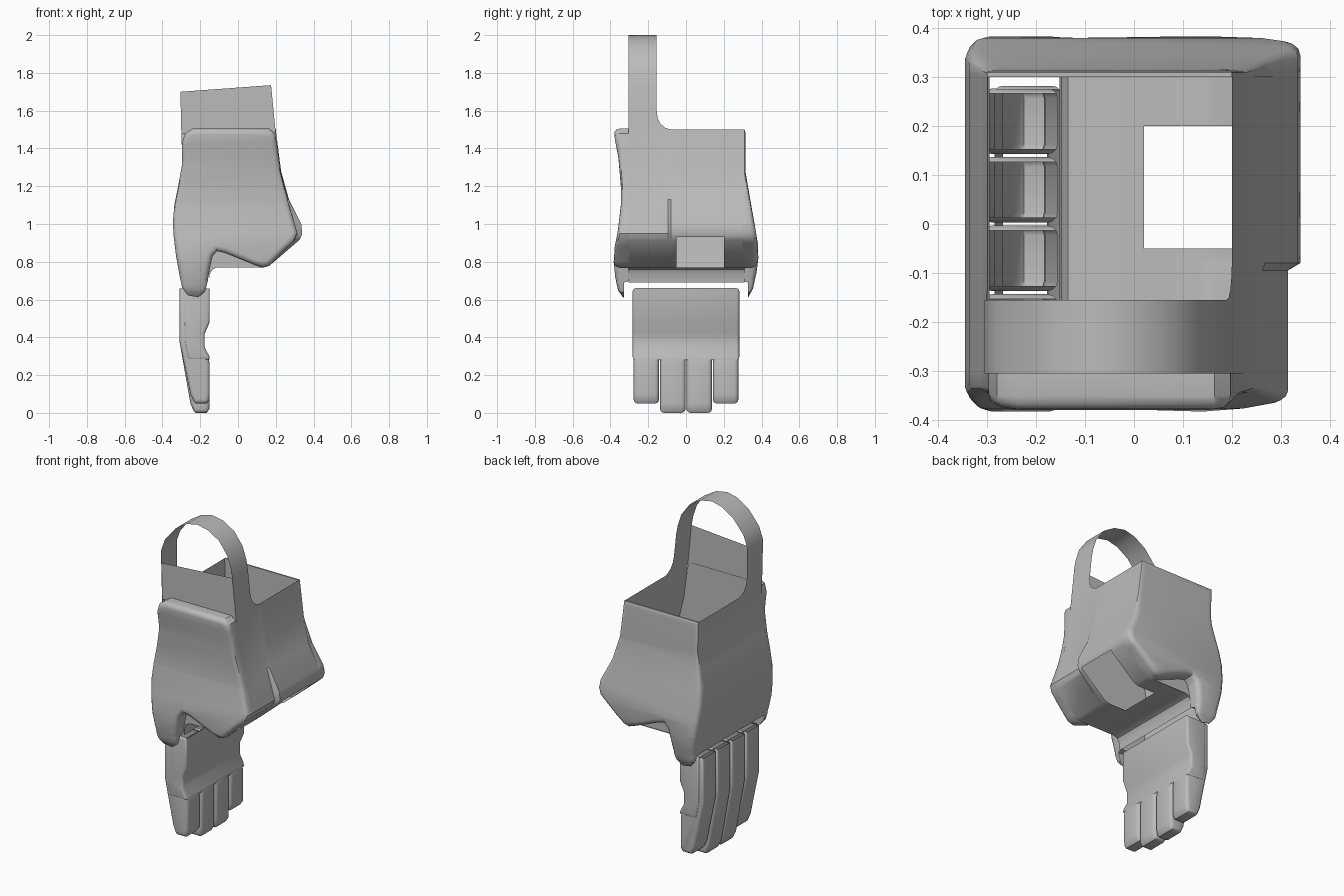
import bpy, bmesh
from mathutils import Vector

if "Cube" in bpy.data.objects:
    bpy.data.objects.remove(bpy.data.objects["Cube"])

grey = bpy.data.materials.new("plain_grey")
grey.use_nodes = True
COLOUR = (0.5, 0.5, 0.5, 1)
grey.diffuse_color = COLOUR
grey.node_tree.nodes["Principled BSDF"].inputs["Base Color"].default_value = COLOUR


def finish(bm, name, angle=0.6):
    """Turn a bmesh into a smooth-shaded grey object."""
    bmesh.ops.recalc_face_normals(bm, faces=bm.faces)
    mesh = bpy.data.meshes.new(name)
    bm.to_mesh(mesh)
    bm.free()
    mesh.materials.append(grey)
    obj = bpy.data.objects.new(name, mesh)
    bpy.context.collection.objects.link(obj)
    bpy.ops.object.select_all(action='DESELECT')
    obj.select_set(True)
    bpy.context.view_layer.objects.active = obj
    bpy.ops.object.shade_smooth_by_angle(angle=angle)
    return obj


def loft(name, rows, skip=lambda c: False):
    """Sheet through rows of points; faces whose centre passes skip are left out."""
    bm = bmesh.new()
    grid = [[bm.verts.new(p) for p in row] for row in rows]
    for a, b in zip(grid, grid[1:]):
        for i in range(len(a) - 1):
            quad = [a[i], a[i + 1], b[i + 1], b[i]]
            if not skip(sum((v.co for v in quad), Vector()) / 4):
                bm.faces.new(quad)
    return finish(bm, name)


def prism(outline, y0, y1, bevel, ends):
    """Extrude an x-z outline along y and round the rims of the chosen ends."""
    bm = bmesh.new()
    face = bm.faces.new([bm.verts.new((x, y0, z)) for x, z in outline])
    ext = bmesh.ops.extrude_face_region(bm, geom=[face], use_keep_orig=True)
    for g in ext["geom"]:
        if isinstance(g, bmesh.types.BMVert):
            g.co.y = y1
    bmesh.ops.recalc_face_normals(bm, faces=bm.faces)
    rims = [e for e in bm.edges
            if any(all(abs(v.co.y - y) < 1e-6 for v in e.verts) for y in ends)]
    bmesh.ops.bevel(bm, geom=rims, offset=bevel, segments=3, profile=0.5,
                    affect='EDGES', clamp_overlap=False)
    return bm


def interp(table, z):
    """Linear lookup in a (z, value) table sorted by rising z."""
    if z <= table[0][0]:
        return table[0][1]
    for (za, a), (zb, b) in zip(table, table[1:]):
        if z <= zb:
            return a + (b - a) * (z - za) / (zb - za)
    return table[-1][1]


# Front and back plates: shared outline, depth varying with height
left_edge = [(-0.295, 1.32), (-0.315, 1.21), (-0.337, 1.10), (-0.345, 1.01), (-0.34, 0.93),
             (-0.328, 0.83), (-0.31, 0.73), (-0.295, 0.66), (-0.265, 0.622)]
notch = [(-0.21, 0.612), (-0.175, 0.64), (-0.16, 0.70), (-0.148, 0.77), (-0.135, 0.83),
         (-0.11, 0.857), (-0.07, 0.847), (0.09, 0.782), (0.13, 0.768), (0.165, 0.778)]
front_side = [(0.30, 0.915), (0.315, 0.95), (0.27, 1.10), (0.225, 1.28)]
back_side = [(0.325, 0.915), (0.34, 0.95), (0.335, 1.0), (0.27, 1.13), (0.228, 1.28)]
front_top = [(0.205, 1.43), (0.197, 1.48), (0.165, 1.505),
             (-0.24, 1.505), (-0.28, 1.48), (-0.297, 1.43)]
back_top = [(0.2, 1.5), (-0.3, 1.5)]
front_depth = [(0.61, 0.335), (0.65, 0.36), (0.72, 0.375), (0.8, 0.383), (0.88, 0.377),
               (0.97, 0.36), (1.1, 0.345), (1.2, 0.345), (1.35, 0.358), (1.44, 0.375), (1.5, 0.383)]
back_depth = [(0.61, 0.33), (0.66, 0.355), (0.74, 0.373), (0.82, 0.383), (0.9, 0.38),
              (1.0, 0.363), (1.12, 0.342), (1.27, 0.316), (1.5, 0.315)]
inner_depth = [(0.69, 0.327), (0.70, 0.30)]

for name, side, top, depth, sign in (("front_plate", front_side, front_top, front_depth, -1),
                                     ("back_plate", back_side, back_top, back_depth, 1)):
    bm = prism(left_edge + notch + side + top, 0, 0.08, 0.03, [0.08])
    for z, _ in depth[1:-1] + inner_depth:
        bmesh.ops.bisect_plane(bm, geom=bm.verts[:] + bm.edges[:] + bm.faces[:],
                               plane_co=(0, 0, z), plane_no=(0, 0, 1))
    for v in bm.verts:
        inner = interp(inner_depth, v.co.z)
        v.co.y = sign * (inner + v.co.y / 0.08 * (interp(depth, v.co.z) - inner))
    finish(bm, name)

# Left-hand wall sheet of the sleeve
wall = [(-0.3, 1.5)] + left_edge[:7] + [(-0.302, 0.695)]
loft("outer_side_wall", [[(x, y, z) for x, z in wall] for y in (-0.305, 0.31)])

# Floor and bulged wall with a rectangular hole; the rear part stands out further
floor = [(-0.152, 0.69), (-0.148, 0.735), (-0.135, 0.76), (-0.11, 0.77),
         (0.02, 0.77), (0.13, 0.77), (0.165, 0.778)]
narrow = [(0.30, 0.915), (0.307, 0.93), (0.315, 0.95), (0.30, 1.0), (0.262, 1.13), (0.225, 1.28)]
wide = [(0.325, 0.915), (0.333, 0.93), (0.34, 0.95), (0.335, 1.0), (0.268, 1.13), (0.228, 1.28)]
stations = [(-0.305, narrow), (-0.095, narrow), (-0.08, wide),
            (-0.05, wide), (0.2, wide), (0.31, wide)]
loft("bulged_side_and_floor",
     [[(x, y, z) for x, z in floor + side + [(0.2, 1.5)]] for y, side in stations],
     lambda c: -0.05 < c.y < 0.2 and c.x > 0.02 and c.z < 0.93)

# Panels closing the ends of the floor behind the plate notches
for name, y in (("front_floor_end", -0.302), ("back_floor_end", 0.302)):
    bm = bmesh.new()
    bm.faces.new([bm.verts.new((x, y, z)) for x, z in floor + [(0.165, 0.9), (-0.152, 0.9)]])
    finish(bm, name)

# Carrying loop with flared feet, and the panel across its front
feet = [(1.5, -0.08), (1.508, -0.108), (1.53, -0.135), (1.56, -0.15), (1.6, -0.155)]
arch = [(-0.305, 1.7), (-0.305, 1.78), (-0.28, 1.85), (-0.21, 1.935), (-0.135, 1.983),
        (-0.065, 2.0), (0.01, 1.985), (0.085, 1.94), (0.14, 1.865), (0.165, 1.79), (0.175, 1.735)]
path = [(-0.3 - (z - 1.5) * 0.025, z, y) for z, y in feet]
path += [(x, z, -0.155) for x, z in arch]
path += [(0.2 - (z - 1.5) * 0.106, z, y) for z, y in reversed(feet)]
loft("top_loop", [[(x, -0.305, z) for x, z, y in path], [(x, y, z) for x, z, y in path]])
loft("loop_front_panel", [[(-0.3, -0.302, 1.48), (0.2, -0.302, 1.48)],
                          [(-0.305, -0.302, 1.7), (0.175, -0.302, 1.735)]])


def open_ends(bm, directions):
    """Remove level faces at the given vertical ends."""
    bmesh.ops.recalc_face_normals(bm, faces=bm.faces)
    doomed = [f for f in bm.faces if any(f.normal.z * d > 0.95 for d in directions)]
    bmesh.ops.delete(bm, geom=doomed, context='FACES')


# Palm: a hollow block joining the fingers, with a crease at the knuckles
palm = [(-0.285, 0.66), (-0.285, 0.38), (-0.268, 0.28), (-0.15, 0.28), (-0.152, 0.30),
        (-0.178, 0.35), (-0.176, 0.42), (-0.15, 0.48), (-0.15, 0.66)]
bm = prism(palm, -0.282, 0.282, 0.015, [-0.282, 0.282])
open_ends(bm, (1, -1))
finish(bm, "palm")

# Four fingers, running up the back of the hand as ridges
for i in range(4):
    outer = i in (0, 3)
    tip = 0.05 if outer else 0.0
    outline = [(-0.31, 0.66), (-0.31, 0.38), (-0.252, tip + 0.05), (-0.235, tip + 0.01),
               (-0.225, tip), (-0.165, tip), (-0.152, tip + 0.02), (-0.15, tip + 0.05),
               (-0.15, 0.26), (-0.158, 0.30), (-0.184, 0.35), (-0.182, 0.42),
               (-0.156, 0.48), (-0.156, 0.66)]
    y = -0.21 + 0.14 * i
    bm = prism(outline, y - 0.067, y + 0.067, 0.02, [y - 0.067, y + 0.067])
    open_ends(bm, (1,))
    finish(bm, f"finger_{i + 1}")
